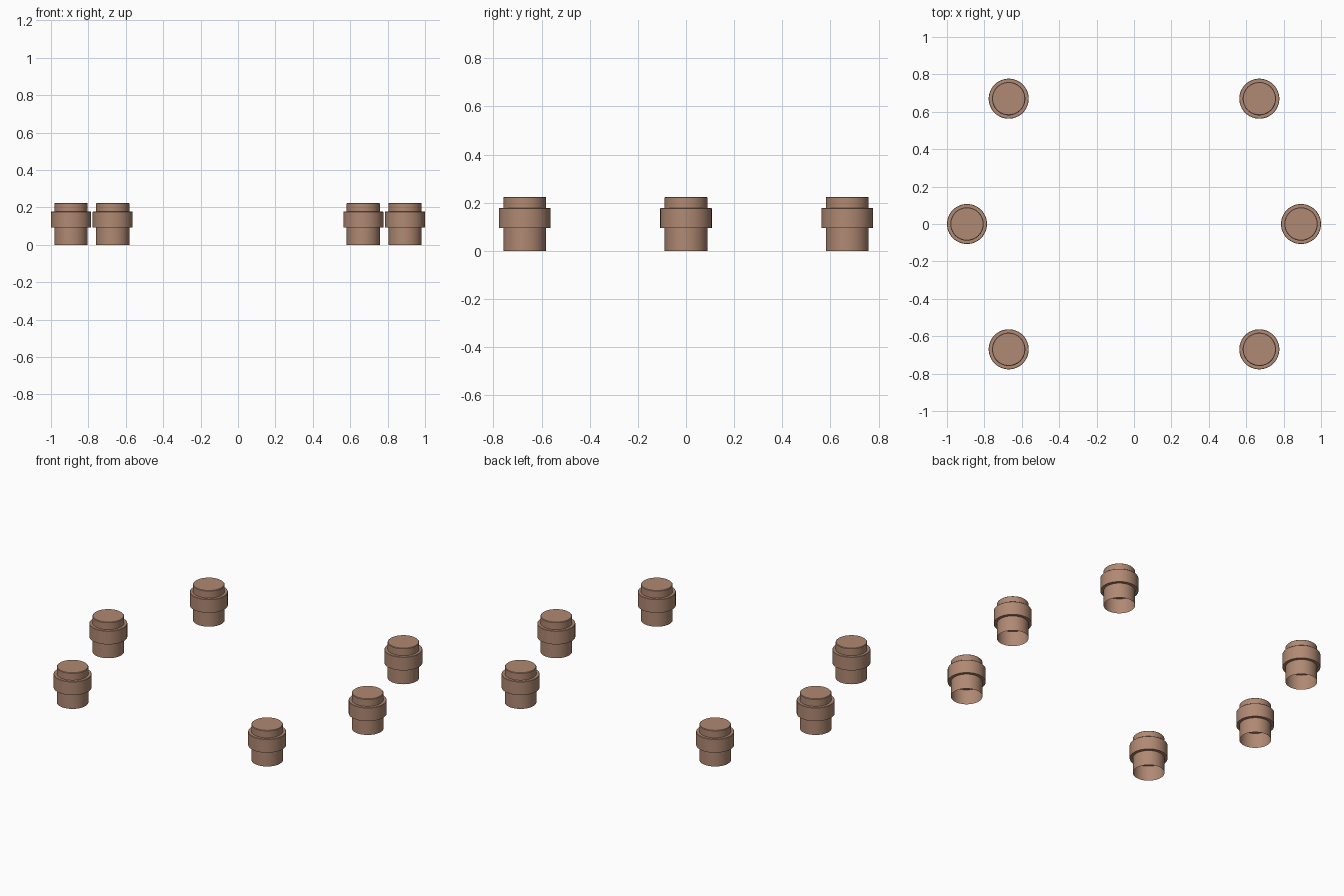
import bpy, bmesh, math

if "Cube" in bpy.data.objects:
    bpy.data.objects.remove(bpy.data.objects["Cube"])

wood = bpy.data.materials.new("warm brown")
wood.diffuse_color = (0.434, 0.25, 0.171, 1)
wood.use_nodes = True
wood.node_tree.nodes["Principled BSDF"].inputs["Base Color"].default_value = wood.diffuse_color
SEGMENTS = 64


def lathe(name, profile, x, y):
    """Revolve (radius, z) points about a vertical axis at x, y."""
    bm = bmesh.new()
    verts = [bm.verts.new((r, 0, z)) for r, z in profile]
    edges = [bm.edges.new(pair) for pair in zip(verts, verts[1:])]
    bmesh.ops.spin(bm, geom=verts + edges, cent=(0, 0, 0), axis=(0, 0, 1),
                   angle=math.tau, steps=SEGMENTS, use_duplicate=False)
    bmesh.ops.remove_doubles(bm, verts=bm.verts, dist=1e-5)
    bmesh.ops.recalc_face_normals(bm, faces=bm.faces)
    # make sure faces point outward (the top cap must look up)
    top = max(bm.faces, key=lambda f: f.calc_center_median().z)
    if top.normal.z < 0:
        bmesh.ops.reverse_faces(bm, faces=bm.faces)
    mesh = bpy.data.meshes.new(name)
    bm.to_mesh(mesh)
    bm.free()
    mesh.materials.append(wood)
    ob = bpy.data.objects.new(name, mesh)
    bpy.context.collection.objects.link(ob)
    ob.location = (x, y, 0)
    bpy.context.view_layer.objects.active = ob
    ob.select_set(True)
    bpy.ops.object.shade_smooth_by_angle(angle=math.radians(30))
    ob.select_set(False)


# plug body: open at the bottom, capped on top
BODY = [(0.089, 0), (0.089, 0.221), (0.086, 0.224), (0, 0.224)]
# wider closed collar around it
COLLAR = [(0, 0.094), (0.107, 0.094), (0.107, 0.176), (0.105, 0.178), (0, 0.178)]

# three feet down each side
for side, sx in (("left", -1), ("right", 1)):
    for place, x, y in (("front", 0.67, -0.67), ("middle", 0.893, 0), ("back", 0.67, 0.67)):
        lathe(f"{side}_{place}_foot_body", BODY, sx * x, y)
        lathe(f"{side}_{place}_foot_collar", COLLAR, sx * x, y)
